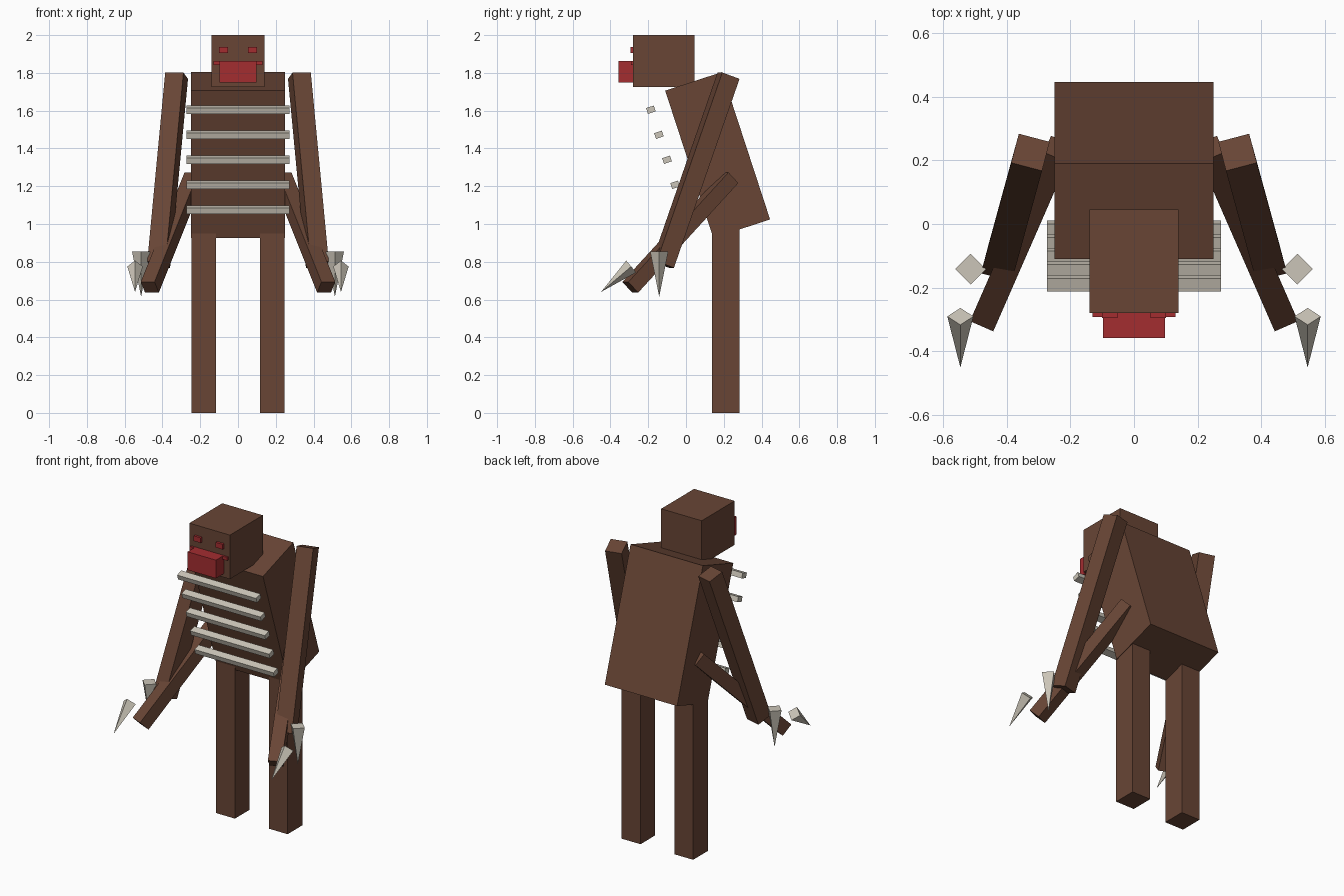
import bpy, bmesh
from mathutils import Matrix, Vector

cube = bpy.data.objects.get("Cube")
if cube:
    bpy.data.objects.remove(cube, do_unlink=True)


def material(name, rgb):
    m = bpy.data.materials.new(name)
    m.use_nodes = True
    m.diffuse_color = (*rgb, 1)
    m.node_tree.nodes["Principled BSDF"].inputs["Base Color"].default_value = (*rgb, 1)
    return m


BROWN = material("brown", (0.14, 0.06, 0.036))
BONE = material("bone", (0.60, 0.56, 0.48))
RED = material("red", (0.37, 0.026, 0.03))


def finish(name, bm, mat):
    mesh = bpy.data.meshes.new(name)
    bm.to_mesh(mesh)
    bm.free()
    mesh.materials.append(mat)
    obj = bpy.data.objects.new(name, mesh)
    bpy.context.scene.collection.objects.link(obj)
    return obj


def frame(a, b, side):
    """Matrix at the middle of a-b, local z along a-b, local x along side."""
    a, b = Vector(a), Vector(b)
    w = (b - a).normalized()
    v = w.cross(Vector(side)).normalized()
    u = v.cross(w)
    m = Matrix((u, v, w)).transposed().to_4x4()
    return Matrix.Translation((a + b) / 2) @ m, (b - a).length


def beam(name, a, b, side, width, depth, mat):
    """Box from a to b, its width measured along side."""
    m, length = frame(a, b, side)
    bm = bmesh.new()
    bmesh.ops.create_cube(bm, size=1, matrix=m @ Matrix.Diagonal((width, depth, length, 1)))
    return finish(name, bm, mat)


def block(name, lo, hi, mat):
    """Upright box between two corners."""
    mid = [(p + q) / 2 for p, q in zip(lo, hi)]
    return beam(name, (mid[0], mid[1], lo[2]), (mid[0], mid[1], hi[2]), (1, 0, 0),
                hi[0] - lo[0], hi[1] - lo[1], mat)


def claw(name, base, tip, radius):
    """Four-sided spike."""
    m, length = frame(base, tip, (1, 0, 0))
    bm = bmesh.new()
    bmesh.ops.create_cone(bm, cap_ends=True, segments=4, radius1=radius, radius2=0,
                          depth=length, matrix=m)
    return finish(name, bm, BONE)


# Head and face
block("head", (-0.14, -0.28, 1.725), (0.14, 0.045, 2.0), BROWN)
block("mouth", (-0.098, -0.358, 1.748), (0.098, -0.279, 1.862), RED)
block("mouth_corners", (-0.13, -0.292, 1.842), (0.13, -0.279, 1.862), RED)

# Leaning torso
beam("torso", (0, 0.04, 1.755), (0, 0.295, 0.975), (1, 0, 0), 0.5, 0.316, BROWN)

# Ribs floating ahead of the chest
for i in range(5):
    y, z = -0.186 + 0.0427 * i, 1.605 - 0.1325 * i
    beam(f"rib_{i + 1}", (-0.273, y, z), (0.273, y, z), (0, 0.95, 0.31), 0.043, 0.032, BONE)

# Paired parts
for s, label in ((1, "left"), (-1, "right")):
    block(f"{label}_eye", (s * 0.076 - 0.024, -0.295, 1.905),
          (s * 0.076 + 0.024, -0.279, 1.937), RED)
    block(f"{label}_leg", (s * 0.182 - 0.065, 0.137, 0), (s * 0.182 + 0.065, 0.282, 0.98), BROWN)
    beam(f"{label}_long_arm", (s * 0.325, 0.225, 1.785), (s * 0.42, -0.122, 0.785),
         (s * 0.95, 0.25, 0), 0.1, 0.1, BROWN)
    beam(f"{label}_short_arm", (s * 0.235, 0.235, 1.245), (s * 0.467, -0.295, 0.665),
         (s * 0.91, 0.4, 0), 0.08, 0.08, BROWN)
    claw(f"{label}_long_arm_claw", (s * 0.513, -0.142, 0.855), (s * 0.513, -0.142, 0.615), 0.048)
    claw(f"{label}_short_arm_claw", (s * 0.545, -0.29, 0.775), (s * 0.545, -0.45, 0.64), 0.041)
